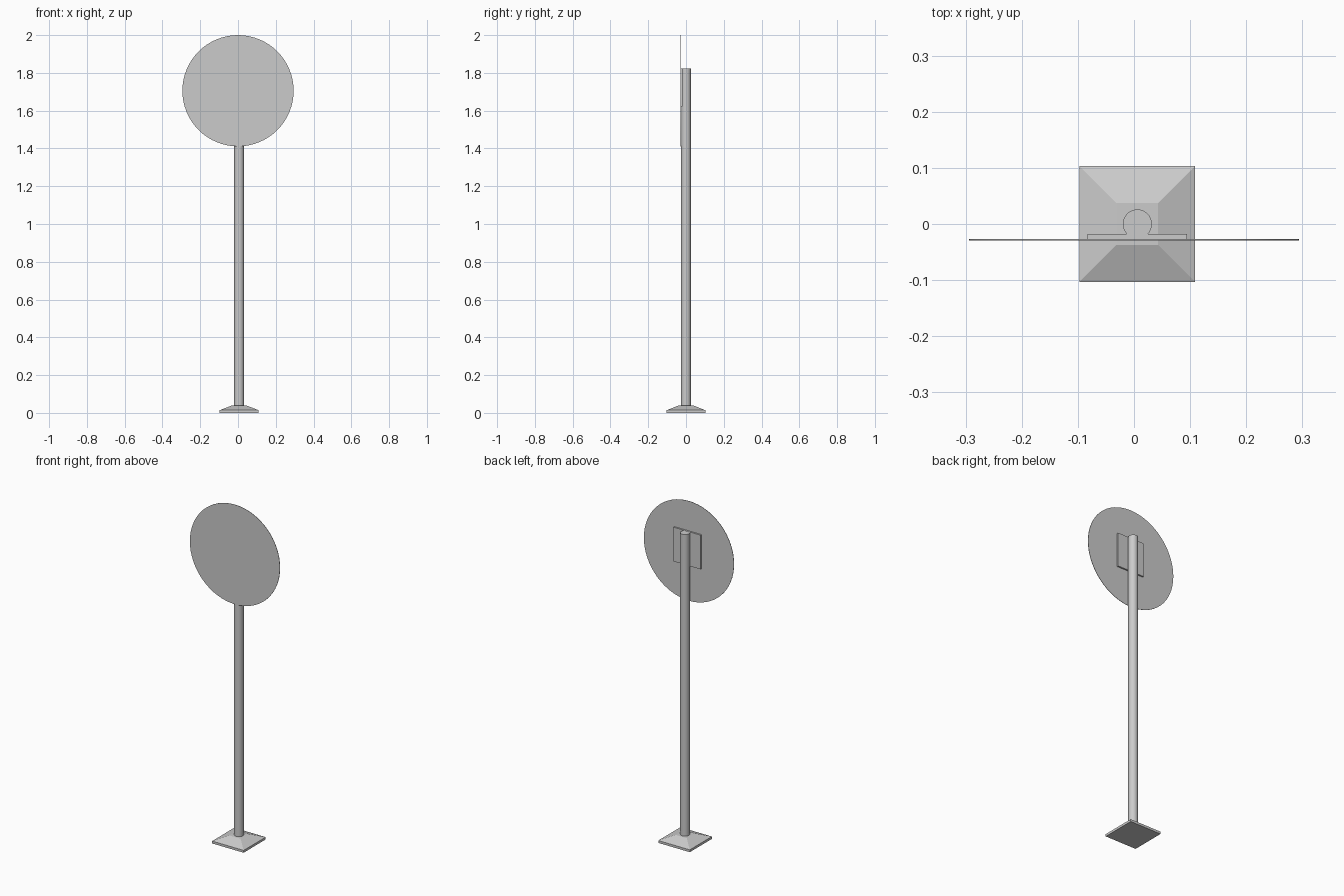
import bpy, bmesh
from math import radians

if "Cube" in bpy.data.objects:
    bpy.data.objects.remove(bpy.data.objects["Cube"])

PX = 0.006  # post axis x


def box(name, centre, size):
    bpy.ops.mesh.primitive_cube_add(size=1, location=centre)
    ob = bpy.context.object
    ob.name = name
    ob.scale = size
    bpy.ops.object.transform_apply(location=False, rotation=False, scale=True)
    return ob


def cylinder(name, centre, radius, depth, sides, rot=(0, 0, 0)):
    bpy.ops.mesh.primitive_cylinder_add(vertices=sides, radius=radius, depth=depth,
                                        location=centre, rotation=rot)
    ob = bpy.context.object
    ob.name = name
    bpy.ops.object.shade_smooth_by_angle(angle=radians(30))
    return ob


# Square foot: stacked square sections, low rim then a sloped top
bm = bmesh.new()
rings = []
for half, z in ((0.103, 0), (0.103, 0.014), (0.037, 0.04)):
    rings.append([bm.verts.new((PX + sx * half, sy * half, z))
                  for sx, sy in ((-1, -1), (1, -1), (1, 1), (-1, 1))])
for low, high in zip(rings, rings[1:]):
    for i in range(4):
        j = (i + 1) % 4
        bm.faces.new((low[i], low[j], high[j], high[i]))
bm.faces.new(rings[0][::-1])
bm.faces.new(rings[-1])
mesh = bpy.data.meshes.new("base_foot")
bm.to_mesh(mesh)
bm.free()
bpy.context.collection.objects.link(bpy.data.objects.new("base_foot", mesh))

# Round post standing on the foot
POST_TOP = 1.823
cylinder("post", (PX, 0, (0.04 + POST_TOP) / 2), 0.026, POST_TOP - 0.04, 32)

# Mounting plate between post and sign
box("mounting_plate", (PX, -0.0225, 1.723), (0.177, 0.009, 0.202))

# Thin round sign face
cylinder("sign_disc", (0, -0.028, 1.7055), 0.2945, 0.002, 64, (radians(90), 0, 0))
